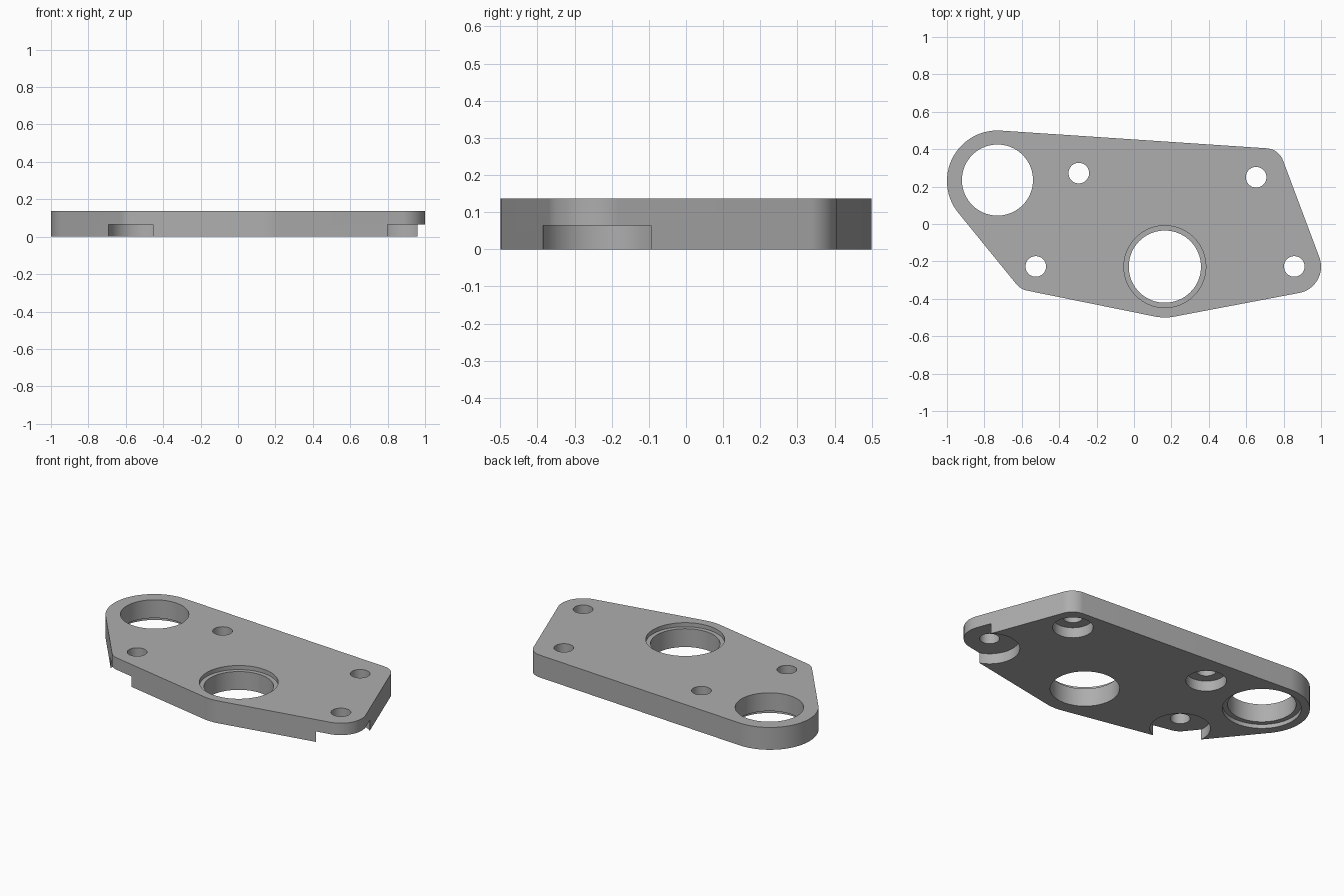
import bpy, bmesh, math
from mathutils import Vector
from mathutils.geometry import convex_hull_2d

if "Cube" in bpy.data.objects:
    bpy.data.objects.remove(bpy.data.objects["Cube"])

T = 0.137          # plate thickness
SEG = 96


def circle(x, y, r, n=SEG):
    return [Vector((x + r * math.cos(2 * math.pi * i / n),
                    y + r * math.sin(2 * math.pi * i / n))) for i in range(n)]


def prism(name, pts, z0, z1):
    bm = bmesh.new()
    bottom = bm.faces.new([bm.verts.new((p.x, p.y, z0)) for p in pts])
    top = bmesh.ops.extrude_face_region(bm, geom=[bottom])["geom"]
    bmesh.ops.translate(bm, vec=(0, 0, z1 - z0),
                        verts=[v for v in top if isinstance(v, bmesh.types.BMVert)])
    bmesh.ops.recalc_face_normals(bm, faces=bm.faces)
    me = bpy.data.meshes.new(name)
    bm.to_mesh(me)
    bm.free()
    ob = bpy.data.objects.new(name, me)
    bpy.context.collection.objects.link(ob)
    return ob


# Plate outline: hull around five corner circles
corners = [(-0.73, 0.23, 0.27), (0.703, 0.305, 0.10), (0.857, -0.228, 0.143),
           (0.165, -0.23, 0.27), (-0.552, -0.258, 0.10)]
cloud = [p for c in corners for p in circle(*c)]
outline = [cloud[i] for i in convex_hull_2d(cloud)]
plate = prism("mounting_plate", outline, 0, T)

mat = bpy.data.materials.new("plain grey")
mat.diffuse_color = (0.42, 0.42, 0.42, 1)
mat.use_nodes = True
mat.node_tree.nodes["Principled BSDF"].inputs["Base Color"].default_value = mat.diffuse_color
plate.data.materials.append(mat)

bpy.context.view_layer.objects.active = plate
plate.select_set(True)


def cut(x, y, r, z0, z1):
    cutter = prism("hole_cutter", circle(x, y, r), z0, z1)
    cutter.hide_render = True
    mod = plate.modifiers.new("hole", "BOOLEAN")
    mod.operation, mod.solver, mod.object = "DIFFERENCE", "EXACT", cutter
    bpy.ops.object.modifier_apply(modifier=mod.name)
    bpy.data.objects.remove(cutter)


# Bearing bores: one stepped from below, one stepped from above
cut(-0.73, 0.235, 0.19, -0.1, T + 0.1)
cut(-0.73, 0.235, 0.219, -0.1, 0.025)
cut(0.165, -0.228, 0.193, -0.1, T + 0.1)
cut(0.165, -0.228, 0.219, T - 0.025, T + 0.1)

# Bolt holes with recesses underneath; the lower two break through the edge
for x, y, r in [(-0.295, 0.272, 0.113), (0.653, 0.25, 0.113),
                (-0.525, -0.227, 0.168), (0.857, -0.227, 0.168)]:
    cut(x, y, 0.055, -0.1, T + 0.1)
    cut(x, y, r, -0.1, 0.064)

bpy.ops.object.shade_smooth_by_angle(angle=math.radians(30))
